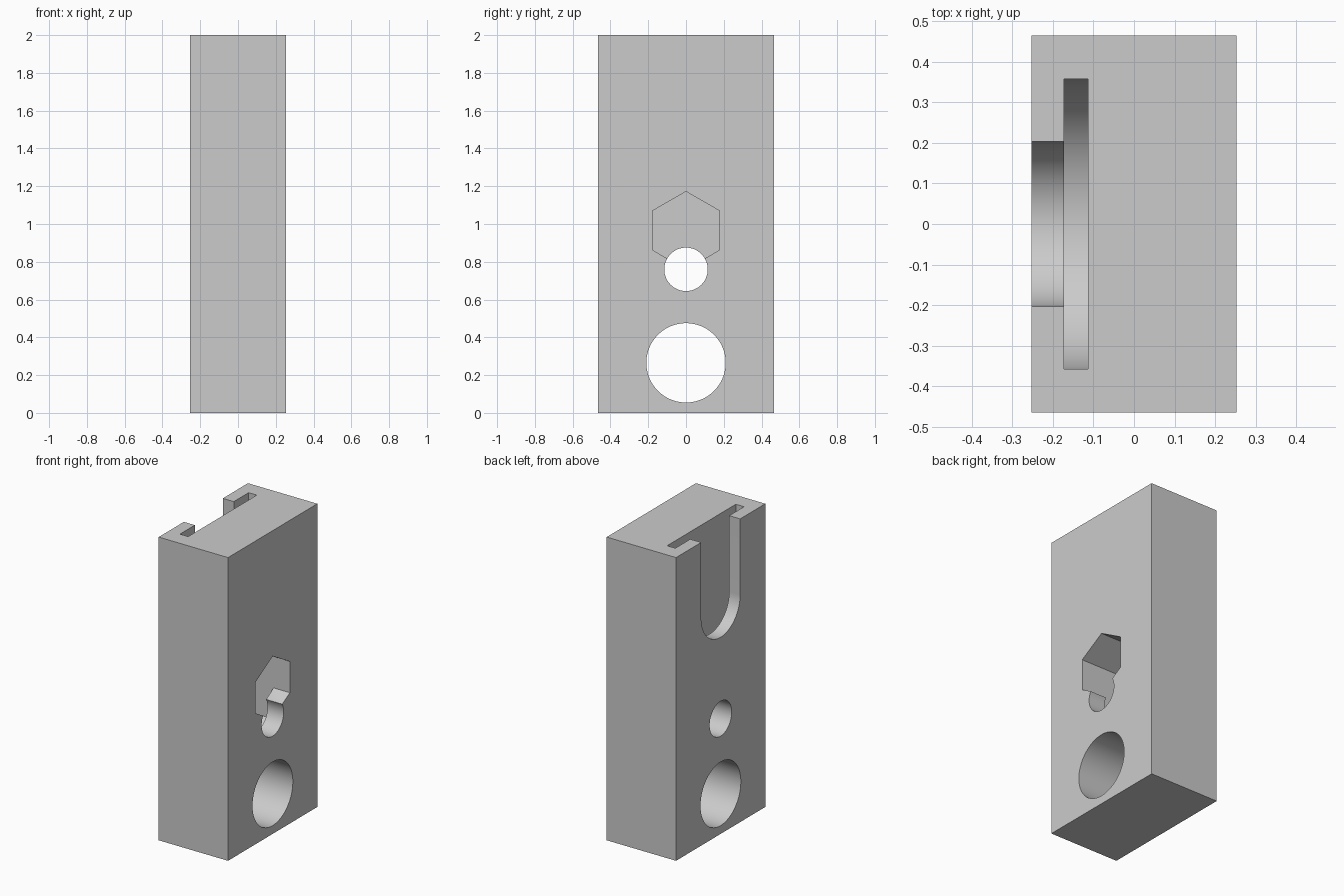
import bpy
import bmesh
from math import cos, sin, pi, radians

cube = bpy.data.objects.get("Cube")
if cube:
    bpy.data.objects.remove(cube, do_unlink=True)

W, D, H = 0.253, 0.465, 2.0        # half width, half depth, height
HOLE_Z, HEX_Z, SLOT_Z = 0.76, 0.966, 1.5
LIP_X, FLOOR_X = 0.135, -0.02      # inner face of lip, floor of nut chamber

grey = bpy.data.materials.new("plain_grey")
grey.use_nodes = True
colour = (0.6, 0.6, 0.6, 1)
grey.diffuse_color = colour
grey.node_tree.nodes["Principled BSDF"].inputs["Base Color"].default_value = colour


def prism(name, profile, x0, x1):
    """Extrude a (y, z) profile along x."""
    bm = bmesh.new()
    face = bm.faces.new([bm.verts.new((x0, y, z)) for y, z in profile])
    new = bmesh.ops.extrude_face_region(bm, geom=[face])["geom"]
    moved = [v for v in new if isinstance(v, bmesh.types.BMVert)]
    bmesh.ops.translate(bm, verts=moved, vec=(x1 - x0, 0, 0))
    bmesh.ops.recalc_face_normals(bm, faces=bm.faces)
    mesh = bpy.data.meshes.new(name)
    bm.to_mesh(mesh)
    bm.free()
    mesh.materials.append(grey)
    obj = bpy.data.objects.new(name, mesh)
    bpy.context.collection.objects.link(obj)
    return obj


def arc(r, z, start=0.0, sweep=2 * pi, n=96, closed=True):
    count = n if closed else n + 1
    return [(r * cos(start + sweep * i / n), z + r * sin(start + sweep * i / n))
            for i in range(count)]


def u_shape(r):
    """Round-bottomed slot that runs out through the top."""
    return arc(r, SLOT_Z, pi, pi, 48, False) + [(r, H + 0.1), (-r, H + 0.1)]


# Solid block
block = prism("block", [(-D, 0), (D, 0), (D, H), (-D, H)], -W, W)

# Nut entrance and the long chamber in which the nut slides down
hexagon = arc(0.206, HEX_Z, pi / 6, n=6)
drop = HEX_Z - HOLE_Z
chamber = hexagon[:3] + [(y, z - drop) for y, z in hexagon[3:]]
chamber[-1] = (hexagon[5][0], hexagon[5][1] - drop)

# Cutters for the holes, the nut pocket and the T-shaped slot
cutters = [
    prism("large_hole", arc(0.21, 0.265), -W - 0.1, W + 0.1),
    prism("screw_hole", arc(0.115, HOLE_Z), -W - 0.1, W + 0.1),
    prism("nut_entrance", hexagon, LIP_X - 0.001, W + 0.1),
    prism("nut_chamber", chamber, FLOOR_X, LIP_X),
    prism("slot_opening", u_shape(0.203), -W - 0.1, -0.172),
    prism("slot_channel", u_shape(0.358), -0.173, -0.113),
]

bpy.ops.object.select_all(action="DESELECT")
bpy.context.view_layer.objects.active = block
block.select_set(True)
for cutter in cutters:
    cutter.hide_render = True
    mod = block.modifiers.new(cutter.name, "BOOLEAN")
    mod.operation, mod.solver, mod.object = "DIFFERENCE", "EXACT", cutter
    bpy.ops.object.modifier_apply(modifier=mod.name)
    bpy.data.objects.remove(cutter, do_unlink=True)

bpy.ops.object.shade_smooth_by_angle(angle=radians(30))
